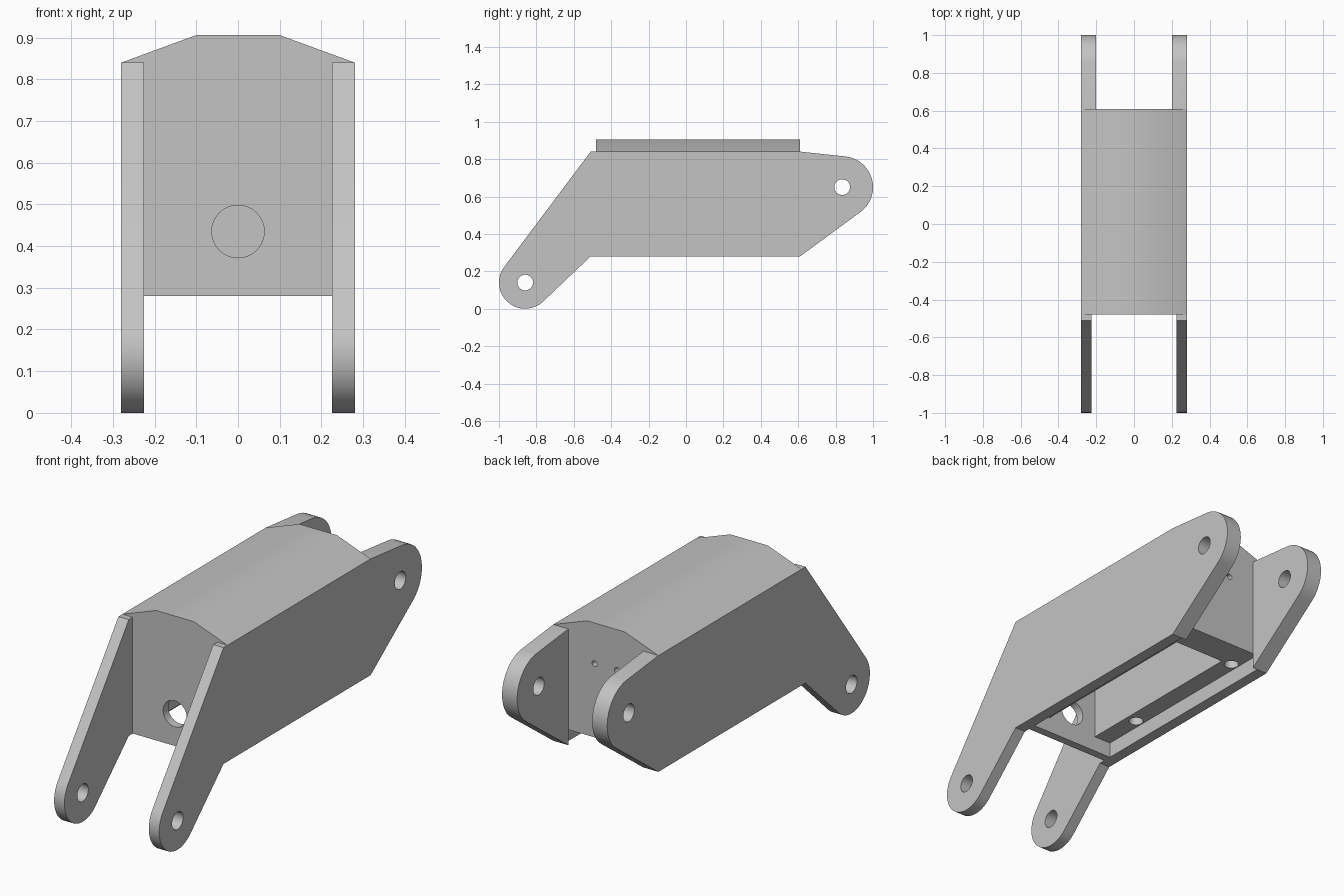
import bpy, math
from mathutils import Vector

cube = bpy.data.objects.get("Cube")
if cube:
    bpy.data.objects.remove(cube, do_unlink=True)

grey = bpy.data.materials.new("plain_grey")
grey.use_nodes = True
grey.diffuse_color = (0.55, 0.55, 0.55, 1)
grey.node_tree.nodes["Principled BSDF"].inputs["Base Color"].default_value = (0.55, 0.55, 0.55, 1)


def prism(name, outline, axis, lo, hi):
    """Extrude a 2D outline along axis x, y or z between lo and hi."""
    place = {"x": lambda a, b, t: (t, a, b),
             "y": lambda a, b, t: (a, t, b),
             "z": lambda a, b, t: (a, b, t)}[axis]
    n = len(outline)
    verts = [place(a, b, t) for t in (lo, hi) for a, b in outline]
    faces = [list(range(n)), list(range(n, 2 * n))]
    faces += [[i, (i + 1) % n, (i + 1) % n + n, i + n] for i in range(n)]
    mesh = bpy.data.meshes.new(name)
    mesh.from_pydata(verts, [], faces)
    mesh.materials.append(grey)
    obj = bpy.data.objects.new(name, mesh)
    bpy.context.collection.objects.link(obj)
    activate(obj)
    bpy.ops.object.mode_set(mode="EDIT")
    bpy.ops.mesh.select_all(action="SELECT")
    bpy.ops.mesh.normals_make_consistent(inside=False)
    bpy.ops.object.mode_set(mode="OBJECT")
    return obj


def activate(obj):
    bpy.ops.object.select_all(action="DESELECT")
    obj.select_set(True)
    bpy.context.view_layer.objects.active = obj


def rect(a0, a1, b0, b1):
    return [(a0, b0), (a1, b0), (a1, b1), (a0, b1)]


def circle(a, b, r, n=32):
    return [(a + r * math.cos(2 * math.pi * i / n), b + r * math.sin(2 * math.pi * i / n))
            for i in range(n)]


def cut(obj, cutters):
    activate(obj)
    for c in cutters:
        c.hide_render = True
        mod = obj.modifiers.new("cut", "BOOLEAN")
        mod.operation, mod.solver, mod.object = "DIFFERENCE", "EXACT", c
        bpy.ops.object.modifier_apply(modifier=mod.name)
        bpy.data.objects.remove(c, do_unlink=True)
    bpy.ops.object.shade_smooth_by_angle(angle=math.radians(30))


def lug_arc(start, centre, r, end, n=18):
    """Clockwise arc, tangent to the lines from start and to end."""
    c = Vector(centre)

    def tangent(p, side):
        d = Vector(p) - c
        return math.atan2(d.y, d.x) + side * math.acos(r / d.length)

    a0, a1 = tangent(start, -1), tangent(end, 1)
    sweep = (a0 - a1) % (2 * math.pi)
    return [(c.x + r * math.cos(a0 - sweep * i / n), c.y + r * math.sin(a0 - sweep * i / n))
            for i in range(n + 1)]


FRONT, BACK = -0.48, 0.61
front_pin, back_pin = (-0.86, 0.14), (0.835, 0.65)
top_front, top_back = (-0.51, 0.84), (BACK, 0.84)
low_front, low_back = (-0.51, 0.28), (BACK, 0.28)

# Side plates with a rounded lug at each end, thicker at the back
outline = [top_front, top_back]
outline += lug_arc(top_back, back_pin, 0.165, low_back)
outline += [low_back, low_front]
outline += lug_arc(low_front, front_pin, 0.14, top_front)
for side, name in ((1, "left"), (-1, "right")):
    plate = prism(name + "_side_plate", outline, "x", *sorted((side * 0.2, side * 0.28)))
    thinning = prism("thinning", rect(-1.2, BACK, -0.1, 1.0), "x",
                     *sorted((side * 0.1, side * 0.225)))
    pins = [prism("pin_hole", circle(*p, 0.042), "x", -0.4, 0.4) for p in (front_pin, back_pin)]
    cut(plate, [thinning] + pins)

# Housing between the plates, with a raised roof that covers their top edges
half = [(0.225, 0.28), (0.225, 0.84), (0.28, 0.84), (0.1, 0.906)]
section = half + [(-x, z) for x, z in reversed(half)]
housing = prism("housing", section, "y", FRONT, BACK)
cutters = [
    prism("bottom_recess", rect(-0.3, 0.3, -0.44, 0.7), "z", 0.2, 0.355),
    prism("cavity", rect(-0.135, 0.135, -0.44, 0.465), "z", 0.3, 0.8),
    prism("front_hole", circle(0, 0.435, 0.063), "y", -0.6, -0.3),
]
for side in (1, -1):
    cutters.append(prism("back_hole", circle(side * 0.06, 0.71, 0.014, 16), "y", 0.4, 0.7))
    for y in (-0.21, 0.47):
        cutters.append(prism("ledge_hole", circle(side * 0.188, y, 0.033), "z", 0.3, 0.55))
cut(housing, cutters)
